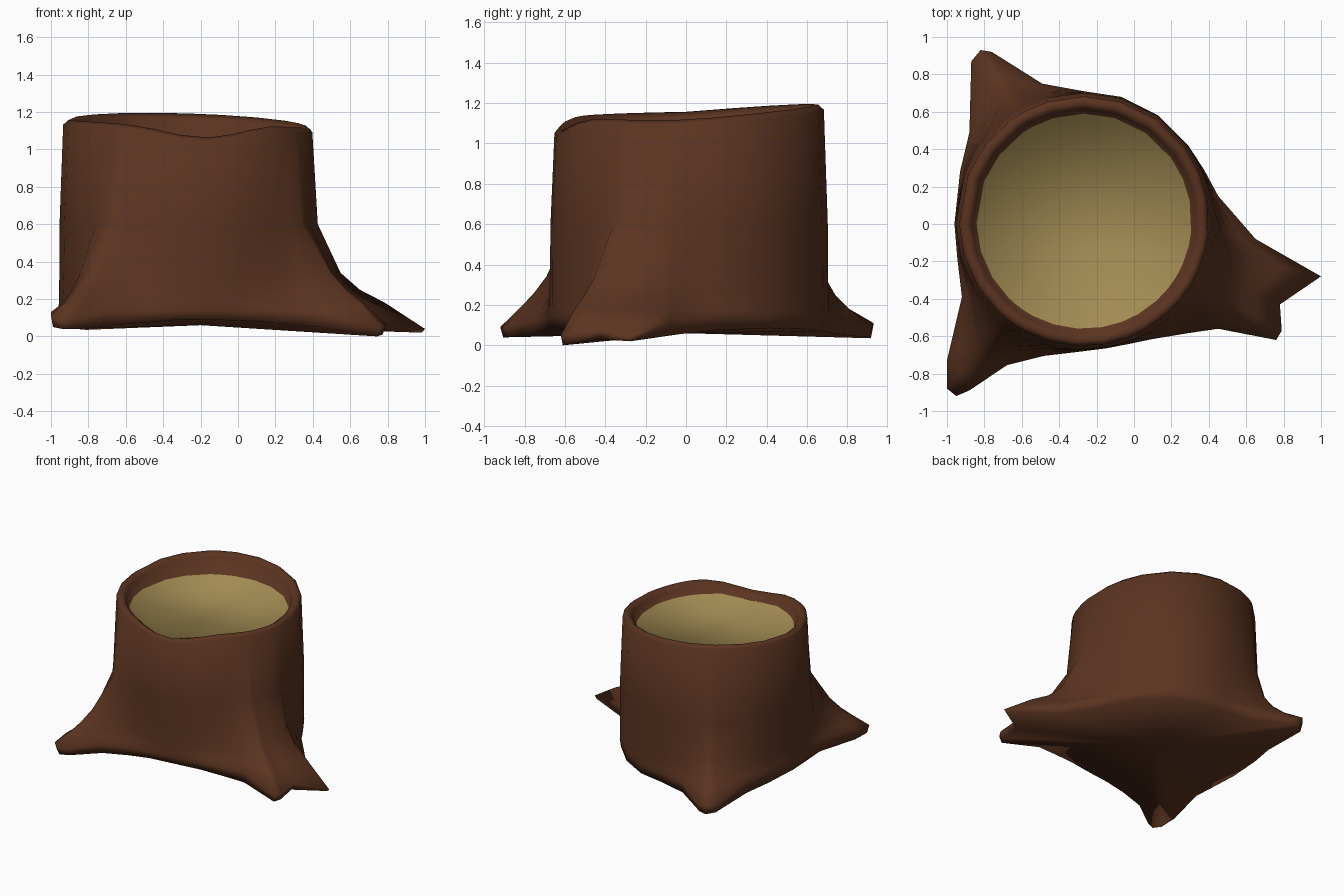
import bpy, bmesh, math

CX, CY = -0.267, 0.015          # trunk axis

def material(name, rgb):
    m = bpy.data.materials.new(name)
    m.diffuse_color = (*rgb, 1)
    return m

bark = material("bark_brown", (0.104, 0.034, 0.0145))
wood = material("cut_wood_tan", (0.36, 0.255, 0.086))

# ground outline with root tips: x, y, upper edge z, lower edge z
base = [
    (1.00, -0.28, 0.04, 0.02), (0.65, -0.08, 0.12, 0.05), (0.45, 0.15, 0.16, 0.075),
    (0.375, 0.29, 0.16, 0.08), (0.29, 0.42, 0.15, 0.085), (0.13, 0.58, 0.15, 0.08),
    (-0.07, 0.68, 0.14, 0.07), (-0.27, 0.71, 0.14, 0.065), (-0.49, 0.75, 0.14, 0.055),
    (-0.76, 0.92, 0.09, 0.04), (-0.82, 0.93, 0.11, 0.035), (-0.87, 0.87, 0.10, 0.04),
    (-0.88, 0.49, 0.14, 0.055), (-0.93, 0.28, 0.15, 0.07), (-0.96, 0.00, 0.15, 0.08),
    (-0.945, -0.18, 0.15, 0.075), (-0.92, -0.39, 0.15, 0.065), (-1.00, -0.73, 0.13, 0.055),
    (-1.00, -0.88, 0.11, 0.05), (-0.95, -0.92, 0.09, 0.04), (-0.88, -0.89, 0.09, 0.04),
    (-0.68, -0.755, 0.13, 0.06), (-0.48, -0.705, 0.14, 0.075), (-0.31, -0.685, 0.14, 0.09),
    (-0.15, -0.665, 0.14, 0.09), (-0.02, -0.64, 0.14, 0.085), (0.10, -0.615, 0.14, 0.08),
    (0.28, -0.585, 0.14, 0.065), (0.45, -0.56, 0.13, 0.05),
    (0.76, -0.62, 0.05, 0.00), (0.79, -0.57, 0.06, 0.01), (0.78, -0.43, 0.08, 0.03),
]

def bump(a, mid, width, amount):
    return amount * math.exp(-((a - mid) / width) ** 2)

def rim_z(a):
    s = math.sin(a)
    z = 1.137 + (0.055 if s > 0 else 0.01) * s - 0.02 * math.cos(a)
    return z - bump(a, -1.45, 0.42, 0.062) + bump(a, -0.85, 0.3, 0.012)

def circle(a, r, z):
    return (CX + r * math.cos(a), CY + r * math.sin(a), z)

# trunk, roots and rim as one lofted skin, ring by ring from the ground up
bm = bmesh.new()
rings = [[] for _ in range(10)]
for x, y, zt, zb in base:
    a = math.atan2(y - CY, x - CX)
    cx, cy, _ = circle(a, 0.687, 0)
    tall = min(1, bump(a, -2.2, 0.35, 1) + bump(a, -0.62, 0.25, 1))   # two taller roots
    pts = [(CX + (x - CX) * 0.985, CY + (y - CY) * 0.985, zb), (x, y, zt)]
    for z, f, extra in ((0.18, 0.63, 0.13), (0.25, 0.40, 0.18),
                        (0.34, 0.23, 0.17), (0.60, 0.04, 0.01)):       # root flare
        f += tall * extra
        pts.append((cx + (x - cx) * f, cy + (y - cy) * f, z))
    h = rim_z(a)
    pts += [circle(a, 0.668, h - 0.025), circle(a, 0.64, h),
            circle(a, 0.60, h - 0.03), circle(a, 0.575, min(1.035, h - 0.06))]
    for ring, p in zip(rings, pts):
        ring.append(bm.verts.new(p))

n = len(base)
centre = bm.verts.new((-0.2, 0, 0.06))
for i in range(n):
    j = (i + 1) % n
    for lo, hi in zip(rings, rings[1:]):
        bm.faces.new((lo[i], lo[j], hi[j], hi[i]))
    bm.faces.new((rings[0][j], rings[0][i], centre))     # underside

bm.faces.new(rings[-1]).material_index = 1               # cut wood face
for f in bm.faces:
    f.smooth = True

me = bpy.data.meshes.new("tree_stump")
bm.to_mesh(me)
bm.free()
me.materials.append(bark)
me.materials.append(wood)
ob = bpy.data.objects.new("tree_stump", me)
bpy.context.collection.objects.link(ob)
